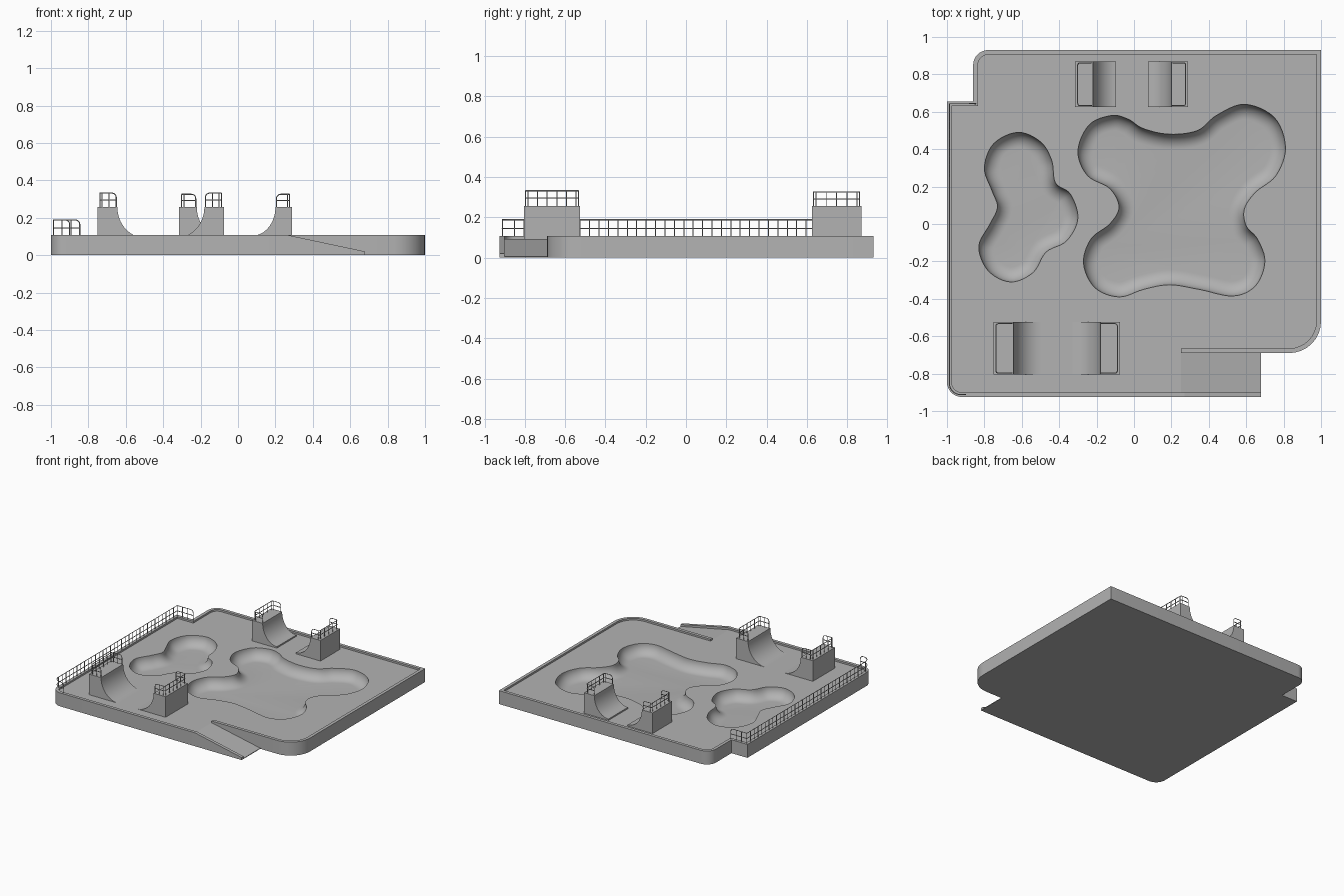
import bpy, bmesh, math
from mathutils import Vector

cube = bpy.data.objects.get("Cube")
if cube:
    bpy.data.objects.remove(cube)

FLOOR, CURB, PLATFORM = 0.093, 0.107, 0.257

concrete = bpy.data.materials.new("concrete_grey")
concrete.use_nodes = True
grey = (0.45, 0.45, 0.45, 1)
concrete.diffuse_color = grey
concrete.node_tree.nodes["Principled BSDF"].inputs["Base Color"].default_value = grey


# ---------- helpers ----------
def activate(obj):
    bpy.ops.object.select_all(action="DESELECT")
    obj.select_set(True)
    bpy.context.view_layer.objects.active = obj


def smooth(obj):
    activate(obj)
    bpy.ops.object.shade_smooth_by_angle(angle=math.radians(35))


def finish(name, bm):
    bmesh.ops.recalc_face_normals(bm, faces=bm.faces)
    mesh = bpy.data.meshes.new(name)
    bm.to_mesh(mesh)
    bm.free()
    mesh.materials.append(concrete)
    obj = bpy.data.objects.new(name, mesh)
    bpy.context.collection.objects.link(obj)
    return obj


def prism(name, points, direction):
    """Extrude a closed outline of 3D points along a direction."""
    bm = bmesh.new()
    face = bm.faces.new([bm.verts.new(p) for p in points])
    new = bmesh.ops.extrude_face_region(bm, geom=[face])["geom"]
    verts = [v for v in new if isinstance(v, bmesh.types.BMVert)]
    bmesh.ops.translate(bm, vec=direction, verts=verts)
    return finish(name, bm)


def rounded(corners, steps=8):
    """Polyline through (point, radius) pairs with right-angle corners rounded."""
    path = []
    for i, (p, r) in enumerate(corners):
        p = Vector(p)
        if not r:
            path.append(p)
            continue
        a = p + (Vector(corners[i - 1][0]) - p).normalized() * r
        b = p + (Vector(corners[i + 1][0]) - p).normalized() * r
        for s in range(steps + 1):
            t = math.pi / 2 * s / steps
            path.append(a + b - p + (p - b) * math.cos(t) + (p - a) * math.sin(t))
    return path


def inset(path, amount, closed):
    """Offset a flat polyline to its left with mitred corners."""
    result, count = [], len(path)
    for i, p in enumerate(path):
        normals = []
        for j in (i - 1, i):
            if closed or 0 <= j < count - 1:
                d = (path[(j + 1) % count] - path[j % count]).normalized()
                normals.append(Vector((-d.y, d.x)))
        n, m = normals[0], normals[-1]
        result.append(p + (n + m) * amount / (1 + n.dot(m)))
    return result


def spline(points, steps=6):
    """Closed Catmull-Rom curve."""
    pts, out = [Vector(p) for p in points], []
    for i in range(len(pts)):
        a, b, c, d = (pts[(i + k) % len(pts)] for k in (-1, 0, 1, 2))
        for s in range(steps):
            t = s / steps
            out.append(b + ((c - a) * t + (2 * a - 5 * b + 4 * c - d) * t * t
                            + (3 * b - a - 3 * c + d) * t ** 3) / 2)
    return out


def at(path, z):
    return [Vector((p.x, p.y, z)) for p in path]


# ---------- deck with raised curb ----------
edge = rounded([((0.25, -0.69), 0), ((1, -0.69), 0.17), ((1, 0.93), 0),
                ((-0.86, 0.93), 0.08), ((-0.86, 0.655), 0), ((-1, 0.655), 0),
                ((-1, -0.925), 0.08), ((0.25, -0.925), 0)])
deck = prism("deck", at(edge, 0), (0, 0, FLOOR))
curb_loop = edge + inset(edge, 0.025, False)[::-1]
smooth(prism("curb", at(curb_loop, FLOOR), (0, 0, CURB - FLOOR)))


# ---------- bowls cut into the deck ----------
def cut_bowl(points, depth=0.08, steps=10):
    outline = spline(points)
    bm = bmesh.new()
    levels = [(0, FLOOR + 0.05)]
    for s in range(steps + 1):
        t = math.pi / 2 * s / steps
        levels.append((depth * (1 - math.cos(t)), FLOOR - depth * math.sin(t)))
    rings = [[bm.verts.new(p) for p in at(inset(outline, d, True), z)] for d, z in levels]
    for low, high in zip(rings, rings[1:]):
        for i in range(len(low)):
            bm.faces.new((low[i - 1], low[i], high[i], high[i - 1]))
    bm.faces.new(rings[0])
    bm.faces.new(rings[-1])
    cutter = finish("bowl_cutter", bm)
    cutter.hide_render = True
    activate(deck)
    mod = deck.modifiers.new("bowl", "BOOLEAN")
    mod.operation, mod.solver, mod.object = "DIFFERENCE", "EXACT", cutter
    bpy.ops.object.modifier_apply(modifier=mod.name)
    bpy.data.objects.remove(cutter)


cut_bowl([(-.62, .49), (-.75, .43), (-.8, .3), (-.76, .18), (-.73, .09), (-.77, 0),
          (-.83, -.12), (-.78, -.25), (-.66, -.31), (-.54, -.26), (-.47, -.15),
          (-.36, -.09), (-.3, .03), (-.34, .16), (-.42, .22), (-.44, .34), (-.5, .44)])
cut_bowl([(-.12, .58), (-.24, .53), (-.3, .39), (-.25, .26), (-.13, .19), (-.08, .09),
          (-.13, 0), (-.23, -.08), (-.27, -.21), (-.21, -.34), (-.08, -.39), (.05, -.35),
          (.19, -.325), (.35, -.35), (.53, -.385), (.65, -.33), (.7, -.2), (.66, -.08),
          (.6, -.01), (.59, .08), (.65, .17), (.76, .26), (.81, .41), (.75, .57),
          (.59, .64), (.44, .58), (.34, .5), (.19, .48), (.05, .51), (-.03, .56)])
smooth(deck)

# ---------- entry ramp with sloping curb ----------
ramp = [(0.25, 0), (0.68, 0), (0.68, 0.005), (0.25, FLOOR)]
prism("entry_ramp", [(x, -0.9, z) for x, z in ramp], (0, 0.21, 0))
slope = [(0.25, 0), (0.68, 0), (0.68, 0.02), (0.27, CURB), (0.25, CURB)]
prism("ramp_curb", [(x, -0.925, z) for x, z in slope], (0, 0.025, 0))


# ---------- railings ----------
def railing(name, path, base, height, spacing=0.046):
    top = base + height
    ends = [path[0], path[-1]]
    up = Vector((0, 0, 1))
    feet = [Vector((*p, base)) for p in ends]
    line = at(path, top)
    # top bar bends down into both end posts
    bars = [rounded([(feet[0], 0), (line[0], 0.022)] + [(p, 0) for p in line[1:-1]]
                    + [(line[-1], 0.022), (feet[1], 0)], 5),
            at(path, base + height * 0.52)]
    for a, b in zip(path, path[1:]):
        count = max(1, round((b - a).length / spacing))
        if (b - a).length < spacing * 0.6:
            continue
        for i in range(count + 1):
            p = a.lerp(b, i / count)
            if min((p - e).length for e in ends) > 0.01:
                foot = Vector((*p, base))
                bars.append([foot, foot + up * height])
    curve = bpy.data.curves.new(name, "CURVE")
    curve.dimensions = "3D"
    curve.bevel_depth, curve.bevel_resolution = 0.0028, 1
    curve.use_fill_caps = True
    for bar in bars:
        s = curve.splines.new("POLY")
        s.points.add(len(bar) - 1)
        for point, co in zip(s.points, bar):
            point.co = (*co, 1)
    curve.materials.append(concrete)
    obj = bpy.data.objects.new(name, curve)
    bpy.context.collection.objects.link(obj)
    activate(obj)
    bpy.ops.object.convert(target="MESH")
    smooth(bpy.context.object)


railing("side_railing", rounded([((-0.9, -0.912), 0), ((-0.987, -0.912), 0.06),
                                 ((-0.987, 0.643), 0), ((-0.846, 0.643), 0)]), 0.1, 0.088)


# ---------- quarter pipes with guarded platforms ----------
def quarter_pipe(name, back, lip, run, foot, y0, y1, height):
    side = 1 if lip > back else -1
    profile = [(back, FLOOR - 0.005), (back, PLATFORM)]
    for s in range(17):
        t = math.pi / 2 * s / 16
        profile.append((lip + side * run * (1 - math.cos(t)),
                        PLATFORM - (PLATFORM - foot) * math.sin(t)))
    profile.append((lip + side * run, FLOOR - 0.005))
    smooth(prism(name, [(x, y0, z) for x, z in profile], (0, y1 - y0, 0)))
    outer, inner = back + side * 0.014, lip - side * 0.006
    railing(name + "_railing", rounded([((inner, y0 + 0.008), 0), ((outer, y0 + 0.008), 0.012),
                                        ((outer, y1 - 0.008), 0.012), ((inner, y1 - 0.008), 0)], 4),
            PLATFORM - 0.002, height)


quarter_pipe("front_right_quarter_pipe", -0.752, -0.645, 0.15, FLOOR, -0.805, -0.525, 0.077)
quarter_pipe("front_left_quarter_pipe", -0.075, -0.18, 0.15, FLOOR, -0.805, -0.525, 0.077)
quarter_pipe("back_right_quarter_pipe", -0.315, -0.22, 0.125, 0.104, 0.625, 0.87, 0.071)
quarter_pipe("back_left_quarter_pipe", 0.29, 0.2, 0.125, 0.104, 0.625, 0.87, 0.071)
